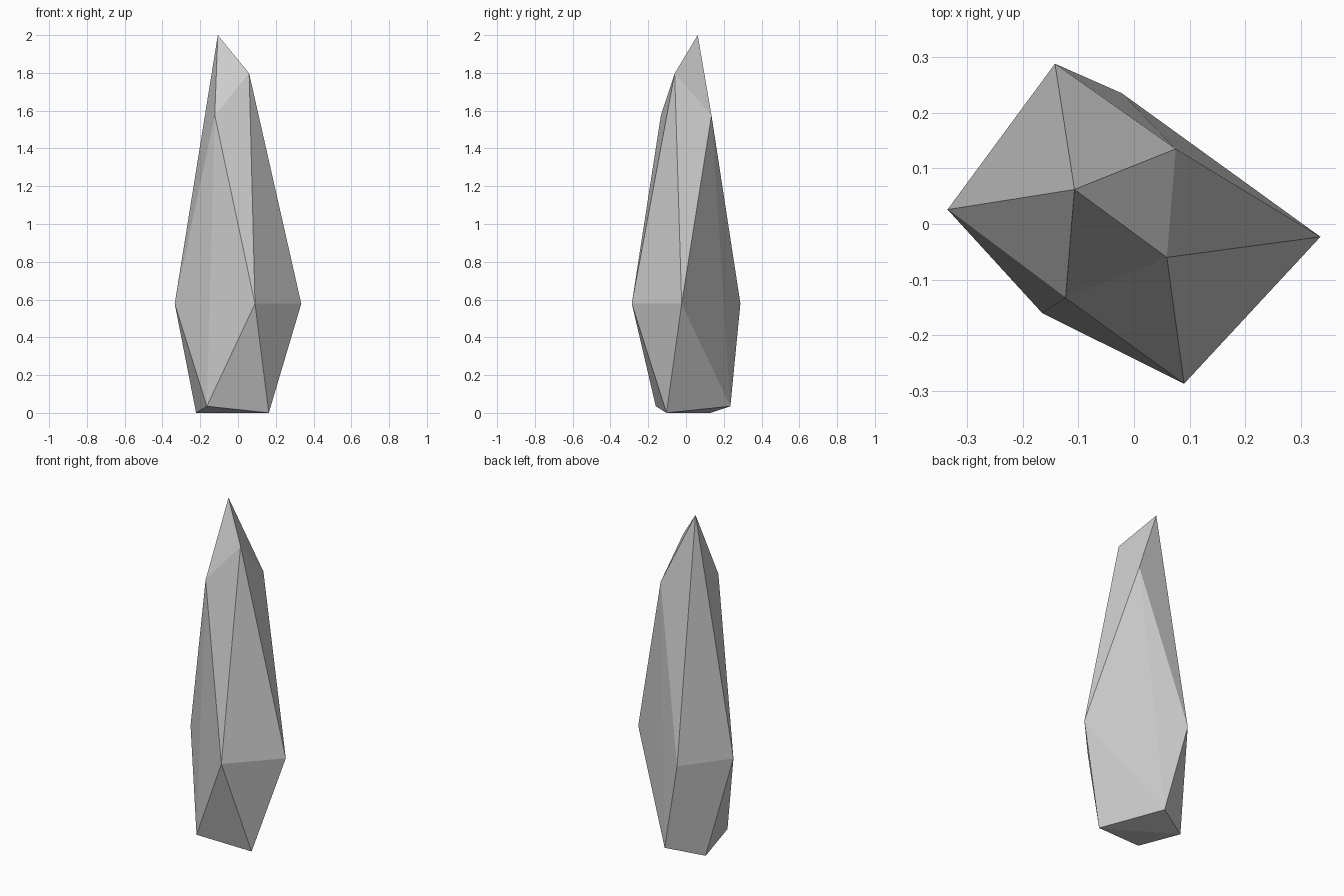
import bpy, bmesh

if "Cube" in bpy.data.objects:
    bpy.data.objects.remove(bpy.data.objects["Cube"])

# Stretched twenty-sided crystal shard: three tiers of four corners
tip = [(-0.107, 0.062, 2.0), (0.059, -0.06, 1.797),
       (0.075, 0.135, 1.575), (-0.123, -0.133, 1.575)]
waist = [(-0.335, 0.026, 0.578), (-0.142, 0.288, 0.578),
         (0.335, -0.023, 0.578), (0.09, -0.287, 0.578)]
foot = [(-0.222, 0.13, 0.0), (0.163, -0.103, 0.0),
        (-0.022, 0.235, 0.035), (-0.165, -0.16, 0.035)]

# Wrap the corners in flat facets
bm = bmesh.new()
for corner in tip + waist + foot:
    bm.verts.new(corner)
bmesh.ops.convex_hull(bm, input=bm.verts)
bmesh.ops.recalc_face_normals(bm, faces=bm.faces)
mesh = bpy.data.meshes.new("crystal_shard")
bm.to_mesh(mesh)
bm.free()
shard = bpy.data.objects.new("crystal_shard", mesh)
bpy.context.collection.objects.link(shard)
